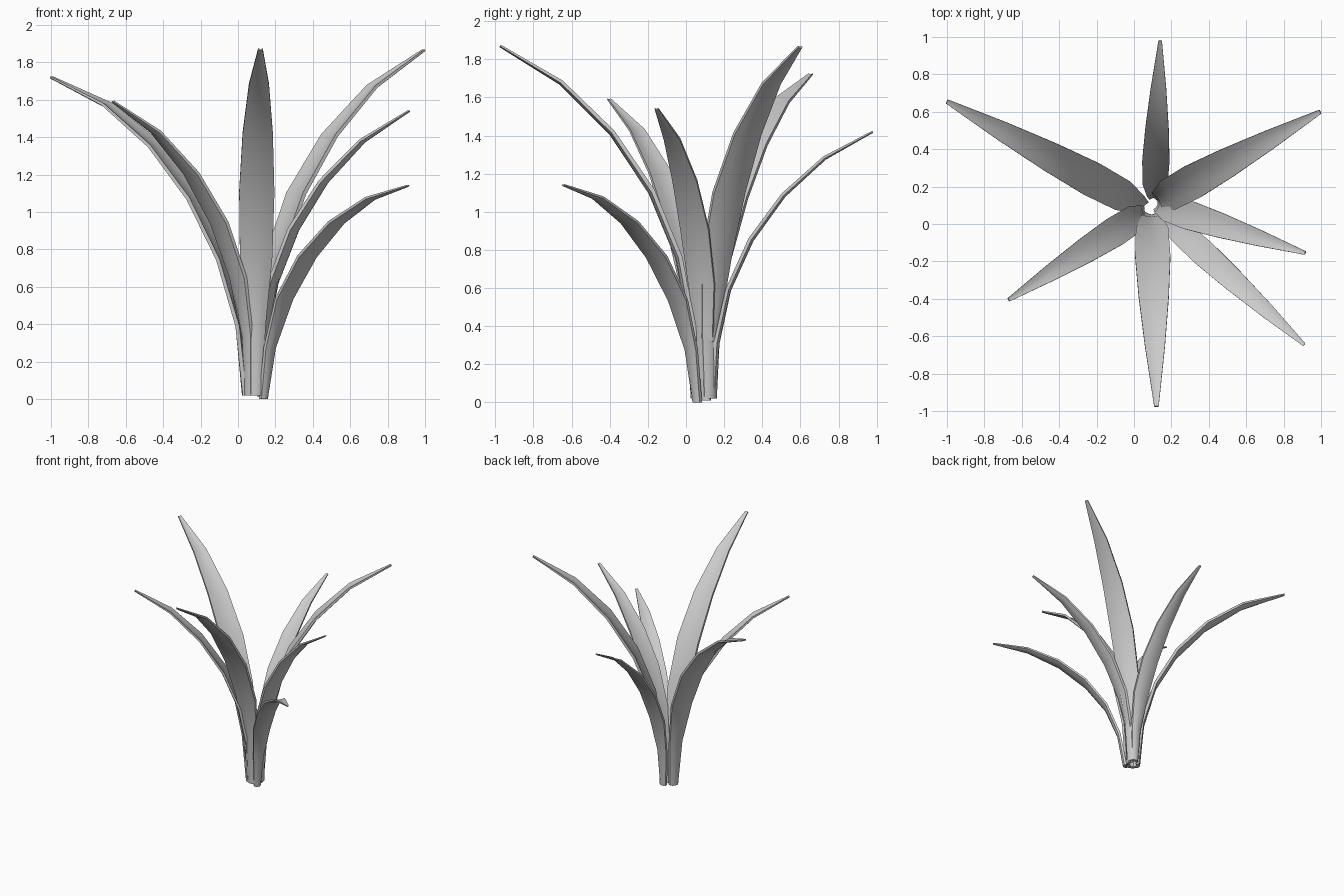
import bpy
import bmesh
import math
from mathutils import Vector

if "Cube" in bpy.data.objects:
    bpy.data.objects.remove(bpy.data.objects["Cube"])

# Leaf colour
grey = bpy.data.materials.new("leaf grey")
grey.use_nodes = True
grey.diffuse_color = (0.6, 0.6, 0.6, 1)
grey.node_tree.nodes["Principled BSDF"].inputs["Base Color"].default_value = (0.6, 0.6, 0.6, 1)

LEAN = [2, 11, 22.5, 34, 45.5, 59]                   # degrees from upright, per segment
SWAY = [0.5, 0.7, 0.9, 1, 1.1, 1.1]                  # share of the extra lean, per segment
WIDTH = [0.36, 0.56, 0.92, 1.0, 0.86, 0.57, 0.13]    # share of the full half width
THICK = [1.2, 1.1, 1.0, 1.0, 0.9, 0.75, 0.4]
# Cross-section: shallow channel above, flat rims, rounded back below (across, up)
SECTION = [(-1, 0.5), (-1, -0.1), (-0.55, -0.4), (0, -0.5), (0.55, -0.4), (1, -0.1),
           (1, 0.5), (0.5, 0.25), (0, 0.15), (-0.5, 0.25)]


def bend(reach, height):
    """Segment angles and length that bring the spine to its tip."""
    low, high = -20.0, 30.0
    for _ in range(40):
        extra = (low + high) / 2
        angles = [math.radians(a + extra * s) for a, s in zip(LEAN, SWAY)]
        across = sum(math.sin(a) for a in angles)
        rise = sum(math.cos(a) for a in angles)
        if across / rise < reach / height:
            low = extra
        else:
            high = extra
    return angles, height / rise


def leaf(name, base, tip):
    base, tip = Vector(base), Vector(tip)
    way = tip - base
    height = way.z
    way.z = 0
    angles, step = bend(way.length, height)
    out = way.normalized()
    up = Vector((0, 0, 1))
    side = up.cross(out)
    half = 0.042 * step * len(angles)

    # Sweep the section along the spine
    bm = bmesh.new()
    rings = []
    point = base.copy()
    for i, (w, t) in enumerate(zip(WIDTH, THICK)):
        before, after = angles[max(i - 1, 0)], angles[min(i, len(angles) - 1)]
        a = (before + after) / 2
        normal = -out if i == 0 else up * math.sin(a) - out * math.cos(a)
        rings.append([bm.verts.new(point + side * (x * w * half) + normal * (y * t * half * 0.38))
                      for x, y in SECTION])
        point = point + step * (out * math.sin(after) + up * math.cos(after))
    count = len(SECTION)
    for r, s in zip(rings, rings[1:]):
        for j in range(count):
            k = (j + 1) % count
            bm.faces.new((r[j], r[k], s[k], s[j]))
    bm.faces.new(rings[0])
    bm.faces.new(rings[-1])
    bmesh.ops.recalc_face_normals(bm, faces=bm.faces)

    mesh = bpy.data.meshes.new(name)
    bm.to_mesh(mesh)
    bm.free()
    mesh.materials.append(grey)
    obj = bpy.data.objects.new(name, mesh)
    bpy.context.collection.objects.link(obj)
    bpy.ops.object.select_all(action="DESELECT")
    obj.select_set(True)
    bpy.context.view_layer.objects.active = obj
    bpy.ops.object.shade_smooth_by_angle(angle=math.radians(40))


# Seven leaves fanning out from a tight base
leaf("front_leaf", (0.095, 0.045, 0.02), (0.12, -0.975, 1.87))
leaf("back_leaf", (0.11, 0.145, 0.02), (0.14, 0.98, 1.42))
leaf("back_left_leaf", (0.13, 0.125, 0.02), (0.995, 0.6, 1.865))
leaf("back_right_leaf", (0.045, 0.095, 0.02), (-1.0, 0.655, 1.72))
leaf("front_right_leaf", (0.055, 0.06, 0.02), (-0.67, -0.405, 1.59))
leaf("left_leaf", (0.13, 0.1, 0.01), (0.915, -0.155, 1.54))
leaf("front_left_leaf", (0.14, 0.055, 0.0), (0.91, -0.645, 1.14))
